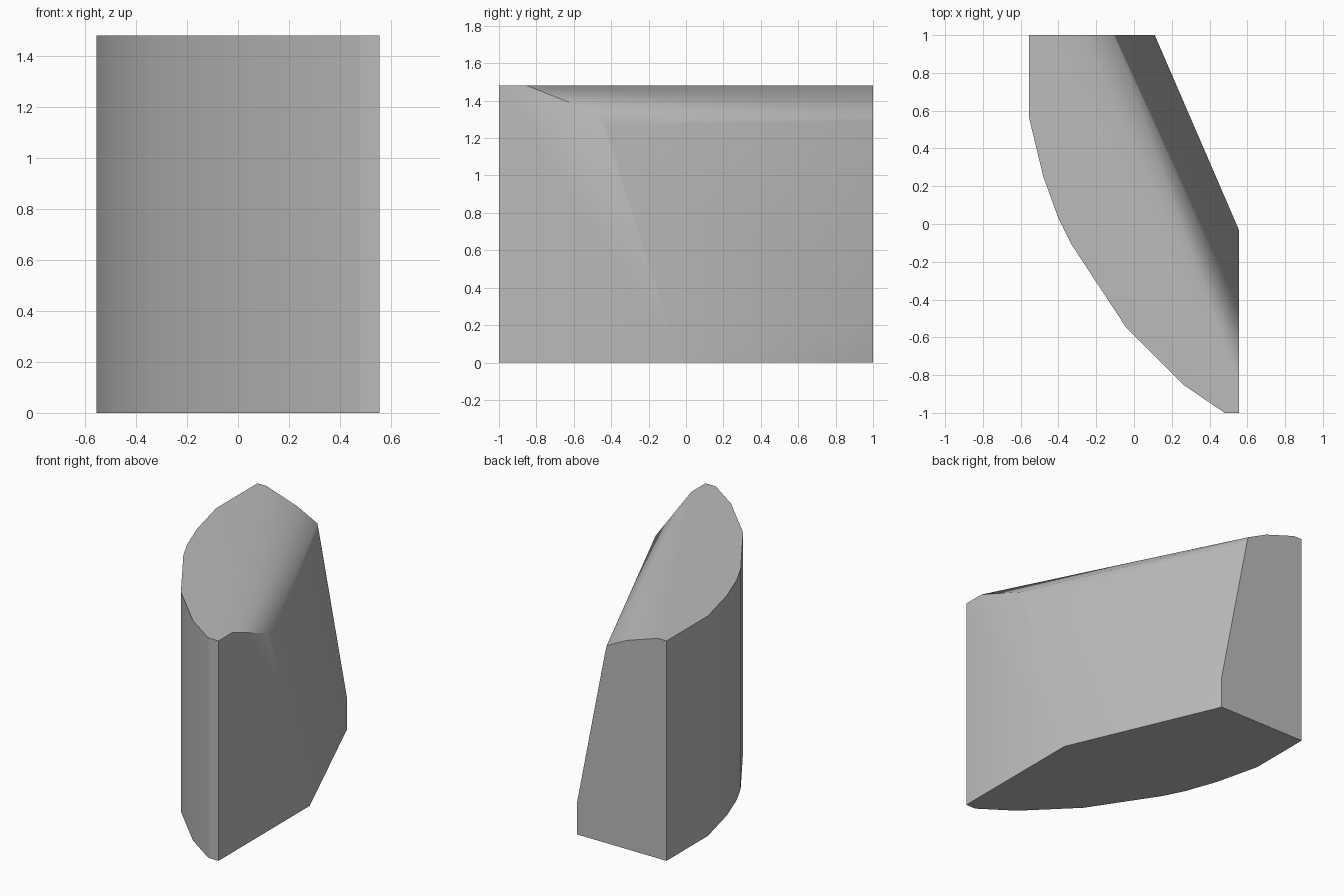
import bpy, bmesh, math

cube = bpy.data.objects.get("Cube")
if cube:
    bpy.data.objects.remove(cube, do_unlink=True)

HEIGHT = 1.48

# Plain grey stone
stone = bpy.data.materials.new("stone_grey")
stone.use_nodes = True
grey = (0.5, 0.5, 0.5, 1)
stone.diffuse_color = grey
stone.node_tree.nodes["Principled BSDF"].inputs["Base Color"].default_value = grey

# Curved outer wall, full height
outer_wall = [(-0.555, 1), (-0.555, 0.56), (-0.48, 0.25), (-0.40, 0.03), (-0.33, -0.11),
              (-0.04, -0.55), (0.26, -0.85), (0.48, -1), (0.555, -1)]
points = [(x, y, z) for x, y in outer_wall for z in (0, HEIGHT)]

# Broken inner side: top edge, sloping shoulder, small chamfer, leaning wall, foot
points += [(0.555, -0.85, HEIGHT), (0.555, -0.47, 1.33), (0.555, -0.43, 1.27), (0.555, -0.03, 0)]
points += [(-0.49, 1, HEIGHT), (-0.26, 1, 1.405), (-0.11, 1, 1.33), (-0.10, 1, 1.29),
           (0.11, 1, 0.22), (0.11, 1, 0)]

# Convex chunk
bm = bmesh.new()
for p in points:
    bm.verts.new(p)
bmesh.ops.convex_hull(bm, input=bm.verts)
bmesh.ops.dissolve_limit(bm, angle_limit=math.radians(0.5), verts=bm.verts, edges=bm.edges)
bmesh.ops.recalc_face_normals(bm, faces=bm.faces)

# Soft shading, with crisp corners except across the worn shoulder
for f in bm.faces:
    f.smooth = True
for e in bm.edges:
    worn = all(f.normal.z > 0.05 for f in e.link_faces)
    e.smooth = worn or e.calc_face_angle(0) < math.radians(30)

mesh = bpy.data.meshes.new("rock_chunk")
bm.to_mesh(mesh)
bm.free()
mesh.materials.append(stone)
rock = bpy.data.objects.new("rock_chunk", mesh)
bpy.context.collection.objects.link(rock)
